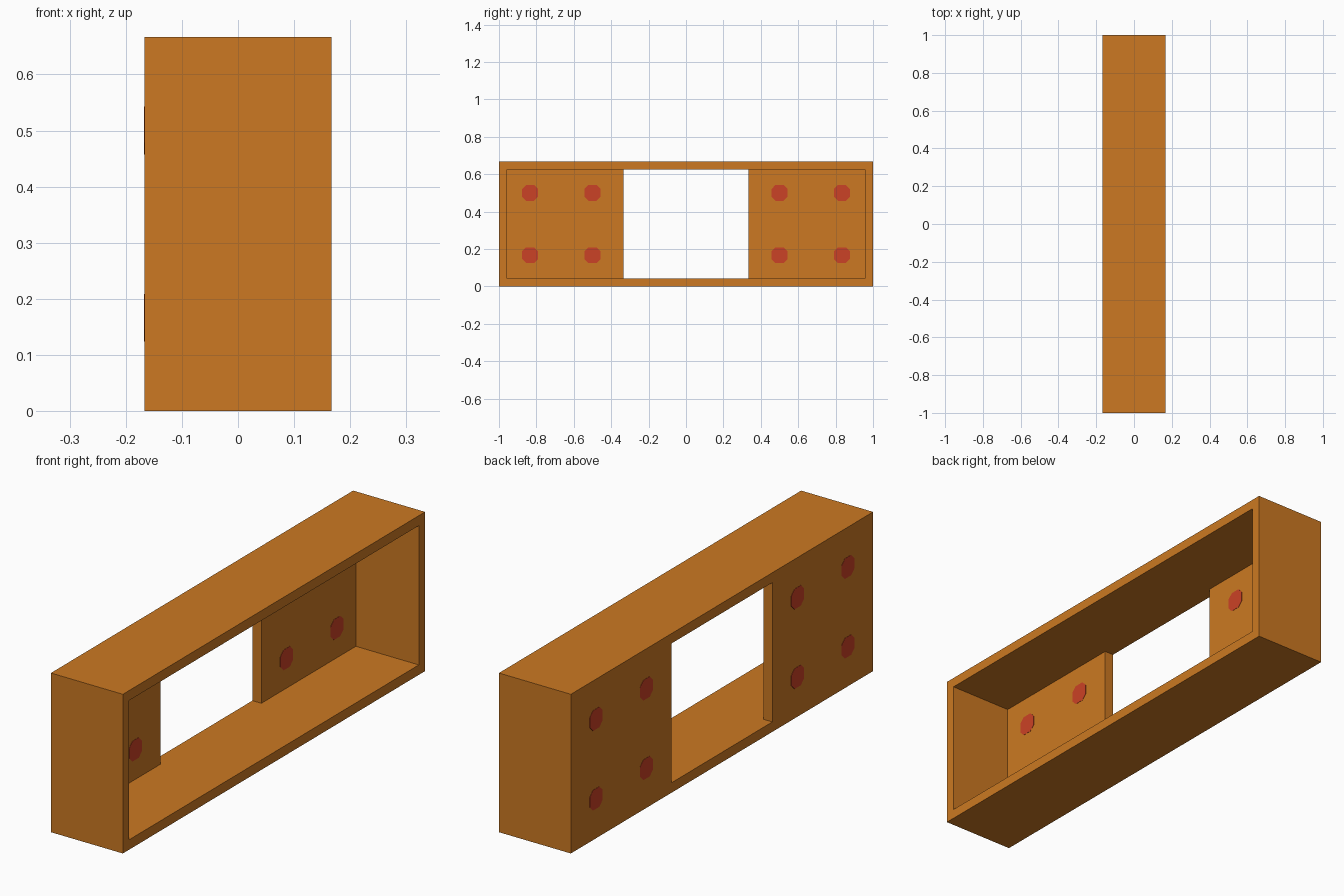
import bpy, bmesh, math
from mathutils import Vector

cube = bpy.data.objects.get("Cube")
if cube:
    bpy.data.objects.remove(cube, do_unlink=True)


def material(name, rgb):
    m = bpy.data.materials.new(name)
    m.use_nodes = True
    m.diffuse_color = (*rgb, 1)
    m.node_tree.nodes["Principled BSDF"].inputs["Base Color"].default_value = (*rgb, 1)
    return m


def finish(bm, name, mat):
    bmesh.ops.remove_doubles(bm, verts=bm.verts, dist=1e-5)
    bmesh.ops.recalc_face_normals(bm, faces=bm.faces)
    me = bpy.data.meshes.new(name)
    bm.to_mesh(me)
    bm.free()
    me.materials.append(mat)
    ob = bpy.data.objects.new(name, me)
    bpy.context.collection.objects.link(ob)
    return ob


ochre = material("ochre", (0.604, 0.191, 0.016))
red = material("brick red", (0.597, 0.054, 0.019))

U = 1 / 12            # layout unit
WALL = U / 2          # thickness of walls and panels
DEPTH, LENGTH, HEIGHT = 4 * U, 2.0, 8 * U
BACK = -DEPTH / 2

# Case: a grid of cells, solid for the rim and for the two back panels
cuts = (
    (BACK, BACK + WALL, -BACK),
    (-1, -1 + WALL, -4 * U, 4 * U, 1 - WALL, 1),
    (0, WALL, HEIGHT - WALL, HEIGHT),
)


def solid(i, j, k):
    if not (0 <= i < 2 and 0 <= j < 5 and 0 <= k < 3):
        return False
    rim = j in (0, 4) or k in (0, 2)
    panel = i == 0 and j in (1, 3)
    return rim or panel


bm = bmesh.new()
for cell in [(i, j, k) for i in range(2) for j in range(5) for k in range(3)]:
    if not solid(*cell):
        continue
    for axis in range(3):
        for side in (0, 1):
            beside = list(cell)
            beside[axis] += 2 * side - 1
            if solid(*beside):
                continue
            # Only the faces that border empty space are made
            a, b = (axis + 1) % 3, (axis + 2) % 3
            quad = []
            for da, db in ((0, 0), (1, 0), (1, 1), (0, 1)):
                n = list(cell)
                n[axis] += side
                n[a] += da
                n[b] += db
                quad.append(bm.verts.new([cuts[d][n[d]] for d in range(3)]))
            bm.faces.new(quad)
finish(bm, "open_case", ochre)

# Red spots: thin eight-sided plates on both sides of the back panels
R, C, THIN = 0.0425, 0.0215, 0.001
octagon = [(R, C - R), (R, R - C), (R - C, R), (C - R, R),
           (-R, R - C), (-R, C - R), (C - R, -R), (R - C, -R)]


def add_spot(bm, x, y, z):
    face = bm.faces.new([bm.verts.new((x, y + p, z + q)) for p, q in octagon])
    ext = bmesh.ops.extrude_face_region(bm, geom=[face], use_keep_orig=True)
    verts = [v for v in ext["geom"] if isinstance(v, bmesh.types.BMVert)]
    bmesh.ops.translate(bm, verts=verts, vec=Vector((THIN, 0, 0)))


for name, x in (("outer_spots", BACK - THIN), ("inner_spots", BACK + WALL)):
    bm = bmesh.new()
    for y in (-10 * U, -6 * U, 6 * U, 10 * U):
        for z in (2 * U, 6 * U):
            add_spot(bm, x, y, z)
    finish(bm, name, red)
